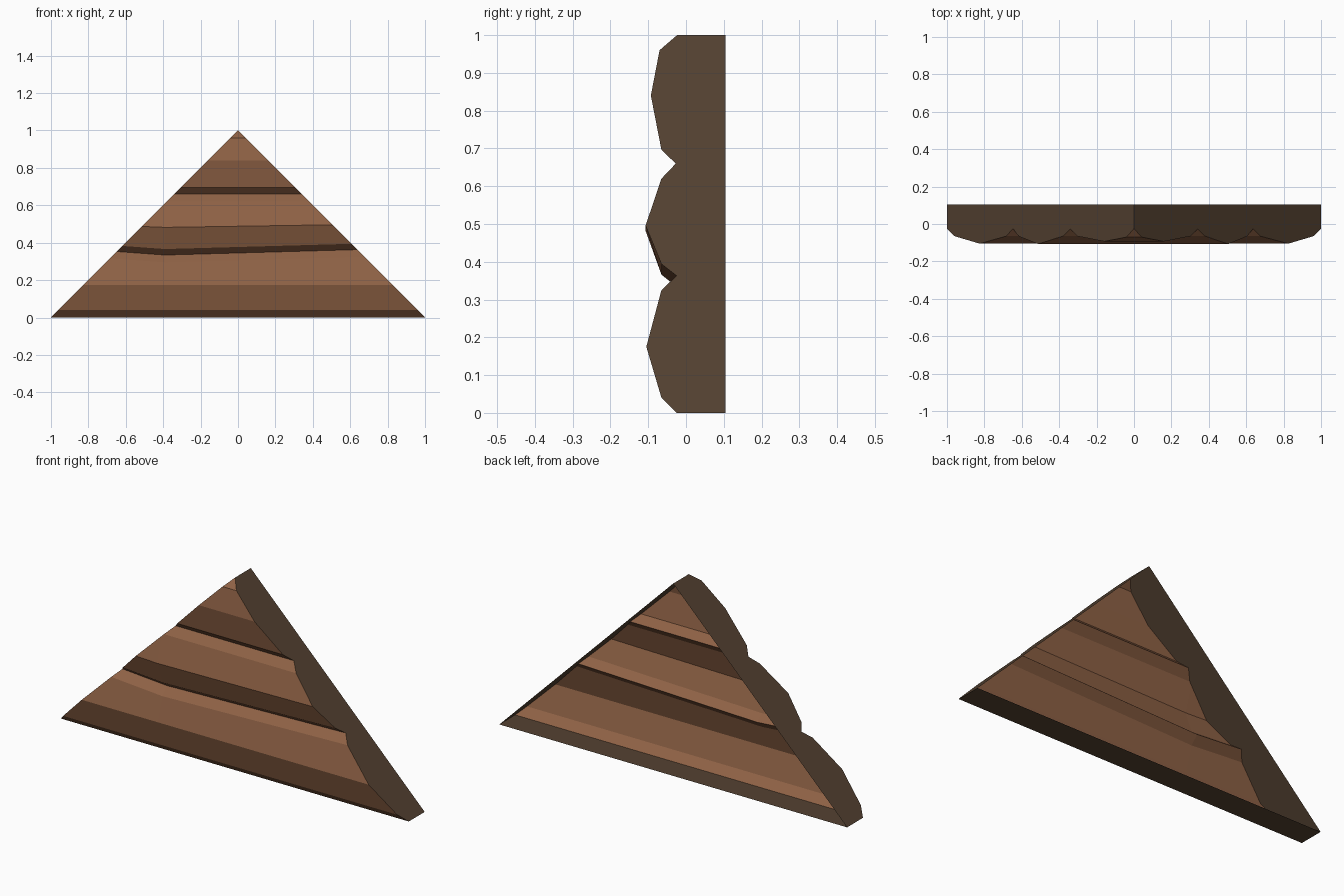
import bpy, bmesh
from mathutils import Vector

cube = bpy.data.objects.get("Cube")
if cube:
    bpy.data.objects.remove(cube, do_unlink=True)

BACK = 0.105


def material(name, rgb):
    m = bpy.data.materials.new(name)
    m.use_nodes = True
    m.diffuse_color = (*rgb, 1)
    m.node_tree.nodes["Principled BSDF"].inputs["Base Color"].default_value = (*rgb, 1)
    return m


# Log profile: height, depth, and how far the point follows the crooked seam
profile = [
    (0, -.025, 0), (.04, -.065, 0), (.175, -.105, 0), (.295, -.065, 1),      # lower log
    (.334, -.025, 1), (.366, -.065, 1), (.482, -.107, .55), (.62, -.065, 0),  # middle log
    (.66, -.027, 0), (.696, -.065, 0), (.84, -.093, 0), (.96, -.07, 0),      # upper log
    (1.01, -.012, 0),
]
# Sideways stations and the seam's rise at each
stations = [(-1.1, .052), (-.39, 0), (1.1, .042)]

# Faceted log front, wider than the gable
bm = bmesh.new()
rows = [[bm.verts.new((x, y, z + rise * w)) for x, rise in stations] for z, y, w in profile]
for low, high in zip(rows, rows[1:]):
    for i in range(len(stations) - 1):
        bm.faces.new((low[i], low[i + 1], high[i + 1], high[i]))

# Trim to the roof slopes
for side in (-1, 1):
    bmesh.ops.bisect_plane(bm, geom=bm.verts[:] + bm.edges[:] + bm.faces[:], dist=1e-6,
                           plane_co=(0, 0, 1), plane_no=(side, 0, 1), clear_outer=True)
bmesh.ops.remove_doubles(bm, verts=bm.verts[:], dist=1e-5)

# Carry the outline straight back, leaving the rear open
rim = [e for e in bm.edges if e.is_boundary]
extruded = bmesh.ops.extrude_edge_only(bm, edges=rim)["geom"]
for v in extruded:
    if isinstance(v, bmesh.types.BMVert):
        v.co.y = BACK

# Face everything outward; wood on the logs, dark trim on slopes and base
bm.normal_update()
for f in bm.faces:
    front = abs(f.normal.y) > .01
    outward = Vector((0, -1, 0)) if front else f.calc_center_median() - Vector((0, 0, .3))
    if f.normal.dot(outward) < 0:
        f.normal_flip()
    f.material_index = 0 if front else 1

mesh = bpy.data.meshes.new("log_gable")
bm.to_mesh(mesh)
bm.free()
mesh.materials.append(material("log_brown", (.275, .122, .060)))
mesh.materials.append(material("dark_trim_brown", (.089, .054, .031)))
gable = bpy.data.objects.new("log_gable", mesh)
bpy.context.scene.collection.objects.link(gable)
